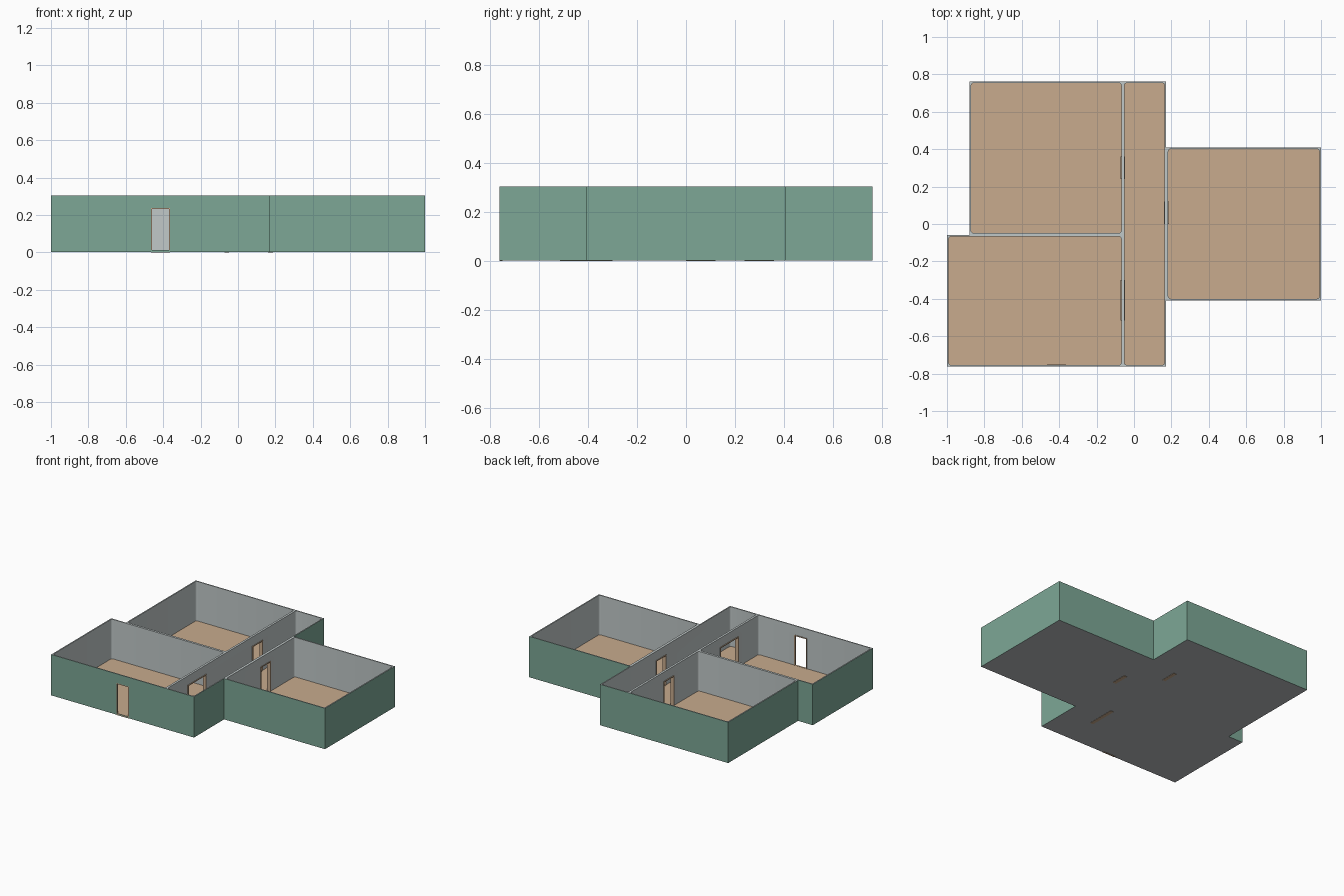
import bpy
import bmesh
from mathutils import Vector

if "Cube" in bpy.data.objects:
    bpy.data.objects.remove(bpy.data.objects["Cube"], do_unlink=True)

TOP, FLOOR, BASE = 0.305, 0.012, 0.002


def make_material(name, colour):
    mat = bpy.data.materials.new(name)
    mat.use_nodes = True
    mat.diffuse_color = (*colour, 1)
    mat.node_tree.nodes["Principled BSDF"].inputs["Base Color"].default_value = (*colour, 1)
    return mat


green = make_material("green outer paint", (0.205, 0.39, 0.305))
grey = make_material("pale grey plaster", (0.53, 0.58, 0.58))
tan = make_material("tan wood", (0.58, 0.41, 0.27))
under = make_material("grey underside", (0.48, 0.50, 0.52))


def prism(name, outline, z0, z1, radius=0):
    """Extrude an outline upward, optionally rounding its upright edges."""
    bm = bmesh.new()
    face = bm.faces.new([bm.verts.new((x, y, z0)) for x, y in outline])
    up = bmesh.ops.extrude_face_region(bm, geom=[face])["geom"]
    moved = [v for v in up if isinstance(v, bmesh.types.BMVert)]
    bmesh.ops.translate(bm, vec=(0, 0, z1 - z0), verts=moved)
    if radius:
        upright = [e for e in bm.edges
                   if abs(e.verts[0].co.z - e.verts[1].co.z) > 0.01]
        bmesh.ops.bevel(bm, geom=upright, offset=radius, segments=4,
                        profile=0.5, affect='EDGES')
    bmesh.ops.recalc_face_normals(bm, faces=bm.faces)
    mesh = bpy.data.meshes.new(name)
    bm.to_mesh(mesh)
    bm.free()
    obj = bpy.data.objects.new(name, mesh)
    bpy.context.collection.objects.link(obj)
    return obj


def rect(x0, x1, y0, y1):
    return [(x0, y0), (x1, y0), (x1, y1), (x0, y1)]


# Outline of the whole house, with one solid block to hollow out
wings = [(-1, 0.172, -0.762, -0.058), (-0.88, 0.172, -0.06, 0.762),
         (0.17, 1, -0.408, 0.41)]
outline = [(-1, -0.762), (0.172, -0.762), (0.172, -0.408), (1, -0.408),
           (1, 0.41), (0.172, 0.41), (0.172, 0.762), (-0.88, 0.762),
           (-0.88, -0.058), (-1, -0.058)]
house = prism("house_shell", outline, BASE, TOP)

# Room hollows with rounded corners
rooms = {
    "front_room": (-0.991, -0.068, -0.754, -0.066),
    "back_room": (-0.871, -0.068, -0.049, 0.754),
    "corridor": (-0.052, 0.164, -0.754, 0.754),
    "side_room": (0.183, 0.991, -0.4, 0.402),
}
cutters = [prism(n + "_cutter", rect(*r), FLOOR, TOP + 0.1, 0.014)
           for n, r in rooms.items()]

# Doorways: x range, y range, and whether the door faces along x
doors = {
    "front_door": (-0.465, -0.363, -0.762, -0.75, False),
    "back_room_door": (-0.073, -0.047, 0.24, 0.36, True),
    "front_room_door": (-0.073, -0.047, -0.515, -0.3, True),
    "side_room_door": (0.16, 0.187, 0.0, 0.12, True),
}
HEAD, TRIM = 0.237, 0.006
for name, (x0, x1, y0, y1, along_x) in doors.items():
    ex, ey = (0.01, 0) if along_x else (0, 0.01)
    cutters.append(prism(name + "_cutter",
                         rect(x0 - ex, x1 + ex, y0 - ey, y1 + ey), FLOOR, HEAD))

for cutter in cutters:
    cutter.hide_render = True
    mod = house.modifiers.new("cut", 'BOOLEAN')
    mod.operation = 'DIFFERENCE'
    mod.solver = 'EXACT'
    mod.object = cutter
bpy.context.view_layer.update()
graph = bpy.context.evaluated_depsgraph_get()
carved = bpy.data.meshes.new_from_object(house.evaluated_get(graph))
house.modifiers.clear()
house.data = carved
for cutter in cutters:
    bpy.data.objects.remove(cutter, do_unlink=True)

# Paint by direction: outward walls, inner plaster, floor, underside
carved.materials.clear()
for mat in (green, grey, tan, under):
    carved.materials.append(mat)


def inside(p):
    return any(a < p.x < b and c < p.y < d for a, b, c, d in wings)


for face in carved.polygons:
    normal = face.normal
    if normal.z < -0.5:
        face.material_index = 3 if face.center.z < FLOOR / 2 else 2
    elif normal.z > 0.5:
        face.material_index = 1 if face.center.z > HEAD else 2
    else:
        # Step out from a face corner, nudged toward the middle of the face
        corner = carved.vertices[face.vertices[0]].co
        spot = corner.lerp(face.center, 0.02) + normal * 0.004
        face.material_index = 1 if inside(Vector(spot)) else 0


# Door linings: two jambs, a head and a sill
for name, (x0, x1, y0, y1, along_x) in doors.items():
    def slab(part, a, b, z0, z1):
        box = rect(x0, x1, a, b) if along_x else rect(a, b, y0, y1)
        obj = prism(name + "_" + part, box, z0, z1)
        obj.data.materials.append(tan)

    lo, hi = (y0, y1) if along_x else (x0, x1)
    slab("right_jamb", lo, lo + TRIM, FLOOR, HEAD)
    slab("left_jamb", hi - TRIM, hi, FLOOR, HEAD)
    slab("head", lo + TRIM, hi - TRIM, HEAD - TRIM, HEAD)
    slab("sill", lo, hi, 0, FLOOR + 0.001)

# Smooth only the rounded room corners
bpy.ops.object.select_all(action='DESELECT')
house.select_set(True)
bpy.context.view_layer.objects.active = house
bpy.ops.object.shade_smooth_by_angle(angle=0.6)
